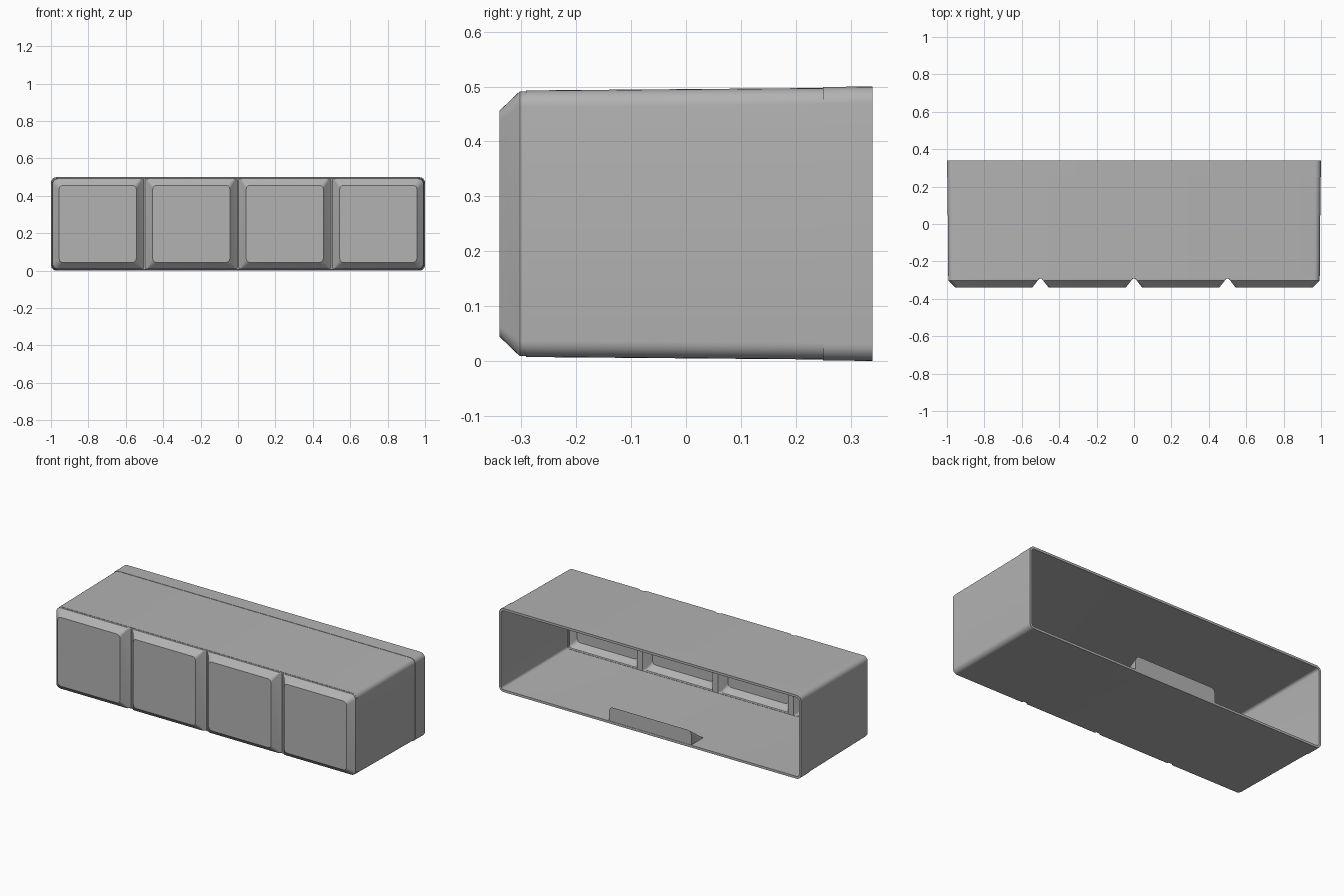
import bpy, bmesh, math

if "Cube" in bpy.data.objects:
    bpy.data.objects.remove(bpy.data.objects["Cube"], do_unlink=True)

WALL = 0.014
MID = 0.25          # centre height
BACK, STEP, EDGE, WEB, FACE = 0.34, 0.25, -0.303, -0.292, -0.34

grey = bpy.data.materials.new("light grey")
grey.use_nodes = True
tint = (0.45, 0.45, 0.45, 1)
grey.diffuse_color = tint
grey.node_tree.nodes["Principled BSDF"].inputs["Base Color"].default_value = tint


def outline(x0, x1, hz, r_left, r_right, seg=6):
    """Rounded rectangle in x and z, with its own corner radius on each side."""
    pts = []
    corners = [(x1, 1, 1, r_right, 0), (x0, -1, 1, r_left, 1),
               (x0, -1, -1, r_left, 2), (x1, 1, -1, r_right, 3)]
    for x, sx, sz, r, quarter in corners:
        for k in range(seg + 1):
            a = math.pi / 2 * (quarter + k / seg)
            pts.append((x - sx * r + r * math.cos(a),
                        MID + sz * (hz - r) + r * math.sin(a)))
    return pts


def add_ring(bm, pts, y):
    return [bm.verts.new((x, y, z)) for x, z in pts]


def bridge(bm, a, b):
    for i in range(len(a)):
        j = (i + 1) % len(a)
        bm.faces.new((a[i], a[j], b[j], b[i]))


def ring_edges(bm, ring):
    return [bm.edges.get((ring[i], ring[i - 1])) for i in range(len(ring))]


def add_skin(bm, t):
    """One side of the wall, moved inward by t; returns its open back ring."""
    def tube(shrink, y):
        half = 1 - shrink - t
        r = 0.03 - t
        return add_ring(bm, outline(-half, half, MID - shrink - t, r, r), y)

    # tapered sleeve with a slightly wider band at the back
    sleeve = [tube(0, BACK), tube(0.0005, STEP)]
    if t == 0:
        sleeve.append(tube(0.0025, STEP))
    sleeve.append(tube(0.007, WEB + t))
    for a, b in zip(sleeve, sleeve[1:]):
        bridge(bm, a, b)

    # four chamfered front panels
    loops = ring_edges(bm, sleeve[-1])
    for i in range(4):
        c = -0.75 + 0.5 * i
        rim = 0.0085 + t
        left = -1 + rim if i == 0 else c - 0.246 + t
        right = 1 - rim if i == 3 else c + 0.246 - t
        rl, rr = (0.028 - t if outer else 0.008 for outer in (i == 0, i == 3))
        hz = MID - rim
        cut_l, cut_r = 0.011 * (i > 0), 0.011 * (i < 3)
        top = 0.206 - 0.5 * t
        base = add_ring(bm, outline(left, right, hz, rl, rr), WEB + t)
        mid = add_ring(bm, outline(left + cut_l, right - cut_r, hz, rl, rr),
                       EDGE + t * 0.7)
        cap = add_ring(bm, outline(c - top, c + top, top, 0.02, 0.02), FACE + t)
        bridge(bm, base, mid)
        bridge(bm, mid, cap)
        bm.faces.new(cap)
        loops += ring_edges(bm, base)

    # web between the panels
    bmesh.ops.triangle_fill(bm, edges=loops, use_beauty=True, normal=(0, -1, 0))
    return sleeve[0]


def finish(bm, name):
    bmesh.ops.recalc_face_normals(bm, faces=bm.faces)
    mesh = bpy.data.meshes.new(name)
    bm.to_mesh(mesh)
    bm.free()
    mesh.materials.append(grey)
    obj = bpy.data.objects.new(name, mesh)
    bpy.context.collection.objects.link(obj)
    bpy.ops.object.select_all(action='DESELECT')
    obj.select_set(True)
    bpy.context.view_layer.objects.active = obj
    bpy.ops.object.shade_smooth_by_angle(angle=math.radians(25))
    return obj


# hollow sleeve, open at the back
bm = bmesh.new()
bridge(bm, add_skin(bm, 0), add_skin(bm, WALL))
finish(bm, "hollow_cover")

# wedge-shaped catch on the floor at the open end
bm = bmesh.new()
floor, height, half, r = WALL - 0.004, 0.085, 0.272, 0.025
for s in (-1, 1):
    bm.verts.new((s * half, BACK - 0.002, floor))
    bm.verts.new((s * half, BACK - 0.12, floor))
    for k in range(6):
        a = math.pi / 2 * k / 5
        bm.verts.new((s * (half - r + r * math.cos(a)), BACK - 0.002,
                      WALL + height - r + r * math.sin(a)))
bmesh.ops.convex_hull(bm, input=bm.verts)
bmesh.ops.dissolve_limit(bm, angle_limit=0.01, verts=bm.verts, edges=bm.edges)
finish(bm, "floor_catch")
